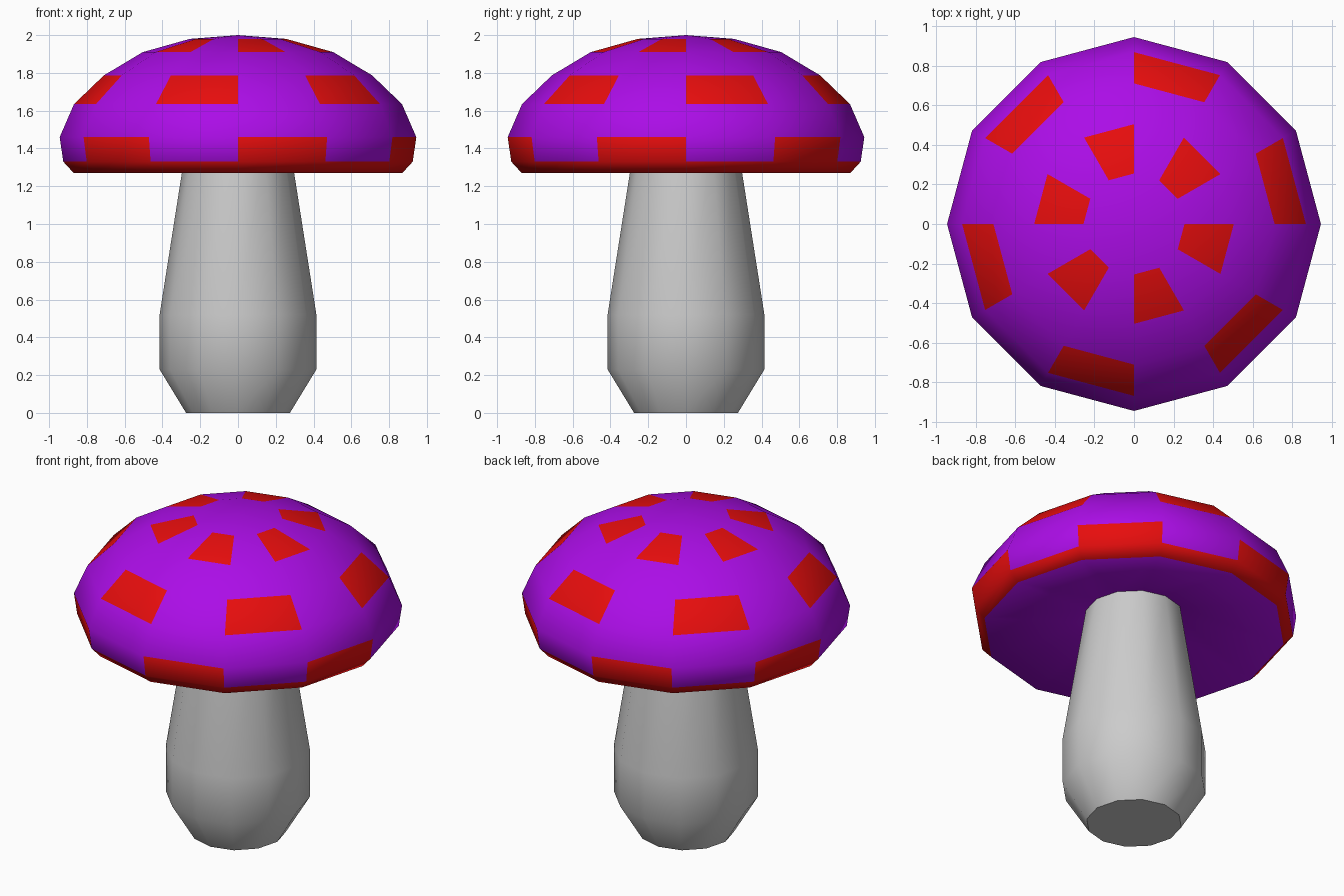
import bpy, bmesh, math

if "Cube" in bpy.data.objects:
    bpy.data.objects.remove(bpy.data.objects["Cube"])

SIDES = 12


def material(name, rgb):
    m = bpy.data.materials.new(name)
    m.diffuse_color = (*rgb, 1)
    m.use_nodes = True
    m.node_tree.nodes["Principled BSDF"].inputs["Base Color"].default_value = m.diffuse_color
    return m


def lathe(name, profile, materials=(), pick=None, smooth=40, cap_bottom=False):
    """Spin (radius, z) points, listed bottom to top, into a 12-sided shell.
    pick(band, side) gives the material index of each face."""
    bm = bmesh.new()
    rings = []
    for r, z in profile:
        if r == 0:
            rings.append([bm.verts.new((0, 0, z))] * SIDES)
        else:
            rings.append([bm.verts.new((r * math.cos(a), r * math.sin(a), z))
                          for a in (math.tau * i / SIDES for i in range(SIDES))])
    for band, (lo, hi) in enumerate(zip(rings, rings[1:])):
        for i in range(SIDES):
            j = (i + 1) % SIDES
            corners = list(dict.fromkeys((lo[i], lo[j], hi[j], hi[i])))
            face = bm.faces.new(corners)
            if pick:
                face.material_index = pick(band, i)
    if cap_bottom:
        bm.faces.new(rings[0][::-1])
    mesh = bpy.data.meshes.new(name)
    bm.to_mesh(mesh)
    bm.free()
    for m in materials:
        mesh.materials.append(m)
    obj = bpy.data.objects.new(name, mesh)
    bpy.context.collection.objects.link(obj)
    bpy.ops.object.select_all(action='DESELECT')
    obj.select_set(True)
    bpy.context.view_layer.objects.active = obj
    bpy.ops.object.shade_smooth_by_angle(angle=math.radians(smooth))
    return obj


# Stem: bulbous, grey, flat base
lathe("stem", [(0.275, 0), (0.415, 0.23), (0.415, 0.52), (0.28, 1.38)],
      cap_bottom=True)

# Cap: hollowed underside, red rim, three staggered rows of red spots
purple = material("purple", (0.41, 0.004, 0.8))
red = material("red", (0.8, 0.004, 0.004))


def cap_colour(band, side):
    if band == 1:                       # rim
        return 1
    if band in (2, 6):                  # lowest and top spots
        return side % 2
    if band == 4:                       # middle spots
        return 1 - side % 2
    return 0


lathe("cap", [(0.28, 1.38), (0.87, 1.27), (0.925, 1.33), (0.944, 1.46),
              (0.868, 1.635), (0.71, 1.787), (0.504, 1.91), (0.255, 1.98), (0, 2.0)],
      (purple, red), cap_colour, smooth=75)
